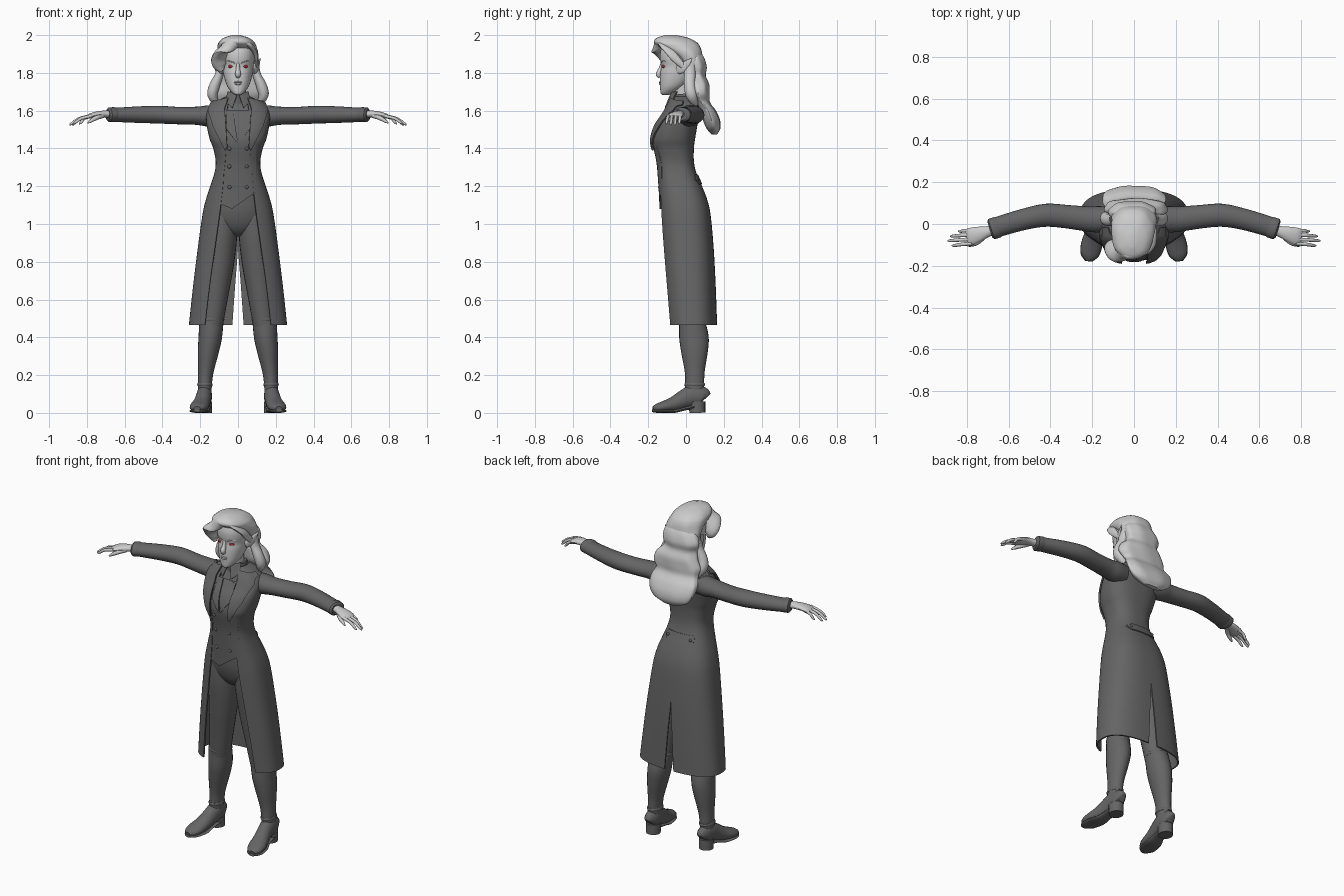
import bpy, bmesh, math
from mathutils import Vector


def colour(name, r, g, b):
    m = bpy.data.materials.new(name)
    m.diffuse_color = (r, g, b, 1)
    return m


RED, CLOTH = colour("eye_red", .5, .02, .03), colour("dark_cloth", .13, .13, .13)


def smooth_rows(rows, n=4):
    """Catmull-Rom resampling of tuples."""
    out = []
    for i in range(len(rows) - 1):
        p0, p1, p2, p3 = rows[max(i - 1, 0)], rows[i], rows[i + 1], rows[min(i + 2, len(rows) - 1)]
        for k in range(n):
            t = k / n
            out.append(tuple(0.5 * (2 * b + (c - a) * t + (2 * a - 5 * b + 4 * c - d) * t * t
                       + (3 * b - a - 3 * c + d) * t ** 3) for a, b, c, d in zip(p0, p1, p2, p3)))
    return out + [tuple(rows[-1])]


def loft(name, rings, closed=True, mirror=False, thick=0, mat=CLOTH):
    bm = bmesh.new()
    vs = [[bm.verts.new(p) for p in r] for r in rings]
    n = len(rings[0])
    for a, b in zip(vs, vs[1:]):
        for j in range(n if closed else n - 1):
            k = (j + 1) % n
            bm.faces.new((a[j], a[k], b[k], b[j]))
    if closed:
        bm.faces.new(vs[0])
        bm.faces.new(vs[-1])
        bmesh.ops.recalc_face_normals(bm, faces=bm.faces)
    me = bpy.data.meshes.new(name)
    bm.to_mesh(me)
    bm.free()
    ob = bpy.data.objects.new(name, me)
    bpy.context.collection.objects.link(ob)
    if mat:
        me.materials.append(mat)
    if mirror:
        ob.modifiers.new("mirror", 'MIRROR')
    if thick:
        s = ob.modifiers.new("solid", 'SOLIDIFY')
        s.thickness, s.offset = thick, -1
    bpy.ops.object.select_all(action='DESELECT')
    ob.select_set(True)
    bpy.context.view_layer.objects.active = ob
    bpy.ops.object.convert(target='MESH')
    bpy.ops.object.shade_smooth_by_angle(angle=math.radians(40))


def body(name, rows, p=0.9, n=40, ripple=0, **kw):
    """Horizontal rings from rows (z, half width, y front, y back, x centre)."""
    rings = []
    for z, a, yf, yb, cx in smooth_rows(rows):
        ring = []
        for j in range(n):
            t = 2 * math.pi * j / n
            s, c = (math.copysign(abs(f) ** p, f) for f in (math.sin(t), math.cos(t)))
            k = 1 + ripple * math.sin(7 * t + 14 * z)
            ring.append((cx + k * a * s, (yf + yb) / 2 - k * (yb - yf) / 2 * c, z))
        rings.append(ring)
    loft(name, rings, **kw)


def sweep(name, rows, hint=(0, 0, 1), n=16, res=4, **kw):
    """Elliptic tube through rows (x, y, z, radius u, radius v)."""
    rows = smooth_rows(rows, res)
    h, rings = Vector(hint), []
    for i, r in enumerate(rows):
        t = (Vector(rows[min(i + 1, len(rows) - 1)][:3]) - Vector(rows[max(i - 1, 0)][:3])).normalized()
        u = t.cross(h).normalized()
        v = u.cross(t)
        rings.append([Vector(r[:3]) + u * r[3] * math.cos(2 * math.pi * j / n)
                      + v * r[4] * math.sin(2 * math.pi * j / n) for j in range(n)])
    loft(name, rings, **kw)


def ball(name, loc, scale, **kw):
    rings = []
    for i in range(1, 10):
        f = math.pi * i / 10
        rings.append([(loc[0] + scale[0] * math.sin(f) * math.cos(math.pi * j / 8),
                       loc[1] + scale[1] * math.sin(f) * math.sin(math.pi * j / 8),
                       loc[2] + scale[2] * math.cos(f)) for j in range(16)])
    loft(name, rings, **kw)


# Coat: z, half width, y front, y back, front opening, back vent
P = 0.78
COAT = smooth_rows([
    (.465, .26, -.105, .165, .175, .03), (.68, .237, -.12, .157, .15, .015), (.88, .212, -.132, .146, .122, 0),
    (1.05, .188, -.14, .13, .098, 0), (1.13, .17, -.143, .112, .088, 0), (1.2, .147, -.147, .085, .08, 0),
    (1.27, .125, -.152, .055, .075, 0), (1.33, .118, -.158, .042, .068, 0), (1.4, .131, -.172, .042, .063, 0),
    (1.45, .15, -.177, .048, .065, 0), (1.52, .165, -.155, .06, .07, 0), (1.58, .168, -.115, .072, .065, 0),
    (1.62, .152, -.093, .077, .055, 0), (1.65, .115, -.078, .072, .05, 0), (1.675, .065, -.068, .055, .04, 0)], 5)


def surf(x, z, off=0.0, back=False):
    """Point on the coat surface at x, z."""
    for a, b in zip(COAT, COAT[1:]):
        if z <= b[0]:
            break
    t = min(max((z - a[0]) / (b[0] - a[0]), 0), 1)
    _, w, yf, yb = [p + (q - p) * t for p, q in zip(a, b)][:4]
    c = max(1 - min(abs(x) / w, 1) ** (2 / P), 0) ** (P / 2) * (yb - yf) / 2
    return (x, (yf + yb) / 2 + (c + off if back else -c - off), z)


def patch(name, rows, off, n=10, back=False, sub=6, **kw):
    """Cloth piece on the coat surface; rows are (x0, z0, x1, z1)."""
    pts = []
    for a, b in zip(rows, rows[1:]):
        for s in range(sub + (b is rows[-1])):
            x0, z0, x1, z1 = [p + (q - p) * s / sub for p, q in zip(a, b)]
            pts.append([surf(x0 + (x1 - x0) * k / n, z0 + (z1 - z0) * k / n, off, back) for k in range(n + 1)])
    loft(name, pts, closed=False, thick=.008, **kw)


rings = []
for z, a, yf, yb, e, v in COAT:
    t0 = math.asin((e / a) ** (1 / P))
    t1 = math.pi - math.asin((max(v, 0) / a) ** (1 / P))
    ring = []
    for j in range(33):
        t = t0 + (t1 - t0) * j / 32
        c = math.cos(t)
        ring.append((a * max(math.sin(t), 0) ** P,
                     (yf + yb) / 2 - (yb - yf) / 2 * math.copysign(abs(c) ** P, c), z))
    if v < 1e-4:
        ring[-1] = (0, yb, z)
    rings.append(ring)
loft("coat", rings, closed=False, mirror=True, thick=.008)
patch("coat_lapel", [(.05, 1.665, .14, 1.642), (.07, 1.61, .155, 1.6), (.064, 1.53, .128, 1.51),
                     (.056, 1.41, .066, 1.39)], .01, mirror=True)
patch("back_belt", [(-.08, 1.262, .08, 1.262), (-.1, 1.237, .1, 1.237), (-.08, 1.212, .08, 1.212)], .006, back=True)
ball("belt_button", surf(.075, 1.237, .007, True), (.009, .006, .009), mirror=True)

# Torso, double-breasted waistcoat and trousers
body("torso", [(z, a - .018, yf + .018, yb - .012, 0) for z, a, yf, yb, e, v in COAT if z > 1.17][::4]
     + [(1.672, .05, -.05, .04, 0)], p=P)
body("hips", [(.935, .02, -.04, .05, 0), (.955, .08, -.07, .085, 0), (1.0, .14, -.1, .105, 0),
              (1.08, .155, -.122, .1, 0), (1.2, .13, -.128, .07, 0)])
patch("waistcoat_right", [(-.06, 1.6, .01, 1.6), (-.09, 1.45, .01, 1.45), (-.09, 1.3, -.02, 1.3),
                          (-.1, 1.11, -.03, 1.08)], -.011)
patch("waistcoat_left", [(.0, 1.6, .06, 1.6), (0, 1.45, .09, 1.45), (-.03, 1.3, .09, 1.3),
                         (-.034, 1.079, .095, 1.17)], -.009)
patch("waistcoat_lapel", [(.026, 1.6, .06, 1.59), (.012, 1.5, .06, 1.5), (.0, 1.43, .006, 1.43)], -.003, mirror=True)
for z in (1.4, 1.305, 1.195):
    ball("waistcoat_button", surf(.045, z, -.006), (.011, .009, .011), mirror=True)
Y = (0, 1, 0)
sweep("trouser_leg", [(.08, 0, 1.06, .07, .1), (.088, 0, .95, .084, .098), (.1, .005, .8, .08, .085),
                      (.12, .015, .62, .068, .07), (.14, .025, .46, .058, .06)], Y, 24, mirror=True)

# Boots
sweep("boot_shaft", [(.138, .028, .505, .062, .065), (.14, .03, .49, .064, .067), (.147, .042, .4, .062, .078),
                     (.158, .045, .32, .055, .07), (.17, .046, .22, .041, .053), (.175, .046, .15, .037, .05),
                     (.177, .045, .08, .036, .05)], Y, 24, mirror=True)
for x, y, z, ru, rv in ((.138, .028, .495, .066, .069), (.175, .046, .15, .041, .055)):
    sweep("boot_band", [(x, y, z + .008, ru - .003, rv - .003), (x, y, z, ru, rv),
                        (x, y, z - .008, ru - .003, rv - .003)], Y, 24, mirror=True)
sweep("boot_foot", [(.177, .102, .075, .02, .035), (.177, .088, .085, .035, .052), (.178, .04, .09, .041, .06),
                    (.184, -.01, .072, .042, .05), (.194, -.06, .048, .046, .041), (.205, -.11, .035, .05, .031),
                    (.213, -.15, .027, .041, .023), (.217, -.175, .022, .018, .012)], n=20, mirror=True)
sweep("boot_sole", [(.178, .06, .035, .038, .01), (.185, -.01, .022, .037, .01), (.194, -.06, .01, .047, .01),
                    (.205, -.11, .01, .051, .01), (.213, -.15, .01, .043, .01), (.217, -.178, .012, .018, .008)],
      mirror=True)
sweep("boot_heel", [(.178, .058, .06, .041, .044), (.178, .06, 0, .04, .042)], Y, 20, mirror=True)

# Sleeves and cuffs
sweep("sleeve", [(.1, .02, 1.575, .055, .055), (.16, .022, 1.572, .063, .056), (.22, .024, 1.573, .06, .048),
                 (.32, .035, 1.574, .056, .046), (.42, .042, 1.579, .055, .047), (.52, .024, 1.579, .051, .044),
                 (.62, -.004, 1.578, .049, .039), (.67, -.02, 1.578, .048, .036)], n=24, mirror=True)
sweep("cuff", [(.645, -.012, 1.579, .046, .035), (.655, -.0155, 1.579, .051, .04), (.682, -.025, 1.578, .051, .039),
               (.69, -.0275, 1.578, .04, .03)], n=24, res=1, mirror=True)

# Hands
SKIN = dict(mirror=True, mat=None)
sweep("hand", [(.66, -.025, 1.582, .026, .02), (.7, -.036, 1.582, .026, .019), (.74, -.048, 1.58, .036, .017),
               (.78, -.06, 1.572, .042, .014), (.8, -.064, 1.566, .037, .008)], **SKIN)
for y0, y1, x1, z1 in ((-.03, -.035, .842, 1.53), (-.052, -.058, .88, 1.523), (-.073, -.08, .892, 1.524),
                       (-.093, -.103, .872, 1.53)):
    sweep("finger", [(.775, y0, 1.572, .009, .01), ((.785 + x1) / 2, (y0 + y1) / 2, 1.559, .0085, .0085),
                     (x1 - .012, y1, z1 + .008, .007, .007), (x1, y1, z1, .003, .003)], n=10, **SKIN)
sweep("thumb", [(.715, -.055, 1.575, .014, .014), (.75, -.088, 1.562, .012, .012), (.78, -.1, 1.545, .009, .009),
                (.795, -.106, 1.534, .003, .003)], n=10, **SKIN)

# Neck and collars
sweep("neck", [(0, .005, 1.6, .05, .05), (0, -.015, 1.68, .043, .046), (0, -.025, 1.77, .045, .05)], Y, 24, mat=None)
sweep("stand_collar", [(0, -.002, 1.625, .08, .07), (0, -.008, 1.655, .062, .062), (0, -.012, 1.69, .054, .06)], Y, 28)
loft("shirt_collar_point", [[(.003, -.076, 1.69), (.03, -.07, 1.695), (.052, -.045, 1.7)],
                            [(.027, -.107, 1.615), (.033, -.104, 1.617), (.064, -.072, 1.645)]],
     closed=False, mirror=True, thick=.006)

# Head and face
body("head", [(1.683, .012, -.125, -.09, 0), (1.692, .028, -.134, -.07, 0), (1.72, .052, -.137, -.02, 0),
              (1.755, .067, -.138, .02, 0), (1.8, .078, -.136, .05, 0), (1.835, .082, -.131, .065, 0),
              (1.87, .087, -.137, .07, 0), (1.91, .086, -.136, .065, 0), (1.95, .07, -.12, .04, 0),
              (1.975, .03, -.08, 0, 0)], p=.93, mat=None)
sweep("nose", [(0, -.125, 1.855, .008, .008), (0, -.134, 1.82, .011, .012), (0, -.145, 1.793, .015, .015),
               (0, -.136, 1.778, .01, .01)], Y, 12, mat=None)
ball("upper_lip", (0, -.136, 1.751), (.021, .008, .005), mat=None)
ball("lower_lip", (0, -.135, 1.742), (.018, .008, .006), mat=None)
ball("eye", (.038, -.112, 1.834), (.015, .017, .009), mirror=True, mat=RED)
sweep("eyebrow", [(.016, -.132, 1.853, .003, .003), (.04, -.127, 1.861, .003, .003), (.062, -.11, 1.862, .002, .002)],
      n=8, **SKIN)
sweep("pointed_ear", [(.078, -.045, 1.815, .008, .022), (.092, -.025, 1.825, .009, .027), (.105, .0, 1.845, .007, .02),
                      (.118, .032, 1.877, .002, .003)], n=12, **SKIN)

# Hair: crown, long waves down the back, swept fringe and side locks
body("hair_crown", [(2.0, .02, -.11, -.05, -.01), (1.985, .068, -.155, .015, -.01), (1.96, .096, -.168, .06, -.008),
                    (1.935, .104, -.135, .078, -.005), (1.905, .107, -.08, .086, 0), (1.87, .107, -.04, .09, 0),
                    (1.82, .1, -.01, .092, 0), (1.78, .08, .01, .08, 0)], ripple=.012, mat=None)
body("hair_back", [(1.92, .06, 0, .07, 0), (1.88, .1, -.01, .097, 0), (1.83, .114, 0, .11, -.008),
                   (1.785, .106, .005, .104, -.004), (1.74, .132, .015, .122, .012), (1.69, .152, .025, .124, .01),
                   (1.645, .138, .05, .126, 0), (1.6, .152, .075, .158, -.002), (1.55, .145, .09, .18, 0),
                   (1.505, .115, .11, .182, 0), (1.475, .05, .135, .165, 0)], ripple=.025, mat=None)
sweep("hair_fringe", [(.03, -.13, 1.97, .012, .015), (-.025, -.148, 1.955, .022, .032),
                      (-.075, -.135, 1.925, .024, .052), (-.098, -.11, 1.88, .024, .048),
                      (-.098, -.095, 1.84, .022, .036), (-.085, -.095, 1.81, .008, .012)], (1, 0, 1), mat=None)
sweep("hair_side_sweep", [(.01, -.135, 1.972, .01, .012), (.055, -.125, 1.95, .012, .022),
                          (.09, -.085, 1.91, .012, .024), (.1, -.045, 1.865, .01, .02),
                          (.098, -.0, 1.82, .008, .012)], (0, -1, .3), mat=None)
sweep("hair_lock", [(.09, .02, 1.85, .02, .03), (.1, .02, 1.79, .022, .03), (.125, .02, 1.73, .028, .03),
                    (.135, .03, 1.68, .026, .03), (.11, .05, 1.63, .012, .015)], Y, **SKIN)
